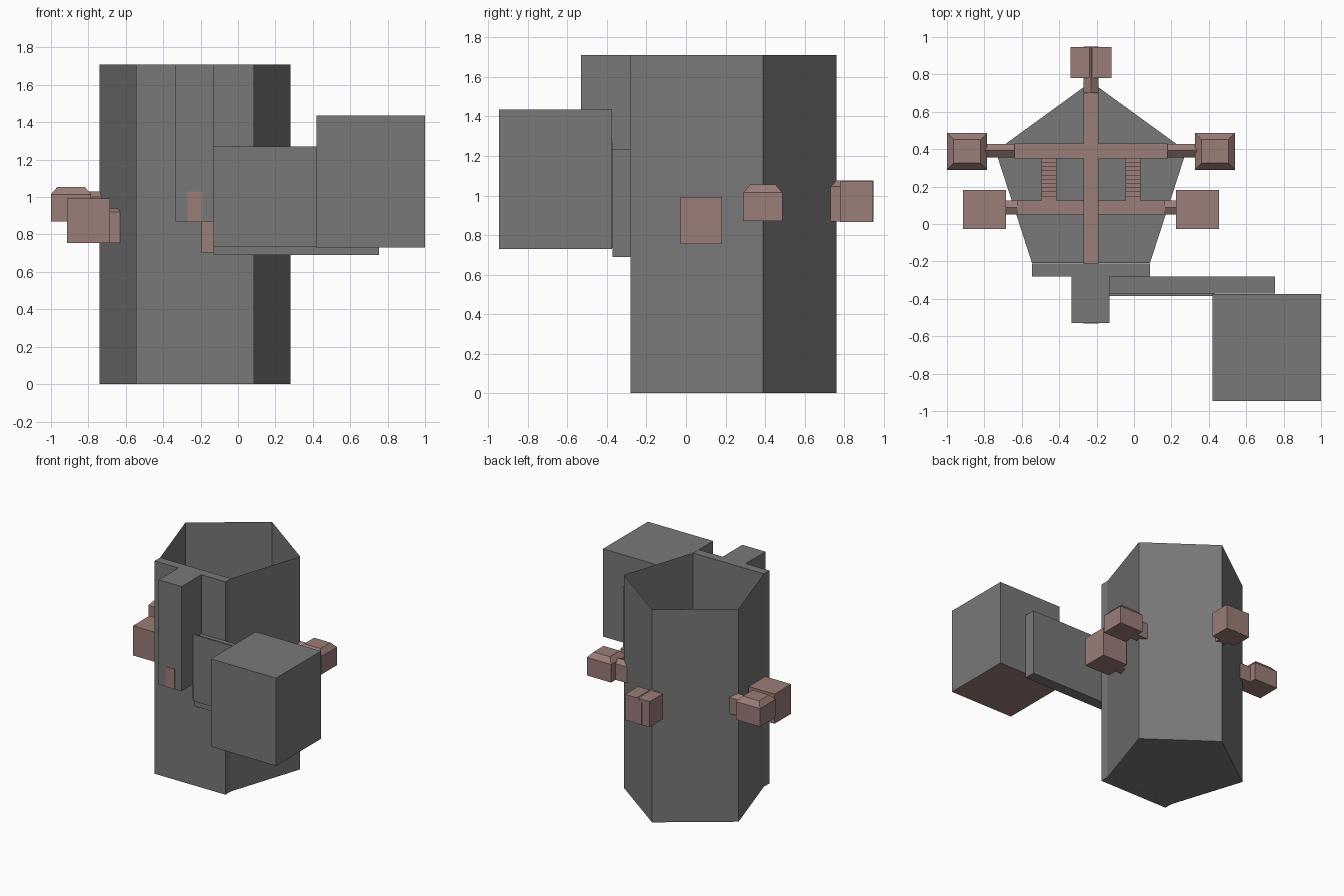
import bpy, bmesh, math

if "Cube" in bpy.data.objects:
    bpy.data.objects.remove(bpy.data.objects["Cube"])

CX = -0.23  # symmetry plane of the tower


def material(name, rgb):
    m = bpy.data.materials.new(name)
    m.diffuse_color = (*rgb, 1)
    m.use_nodes = True
    m.node_tree.nodes["Principled BSDF"].inputs["Base Color"].default_value = m.diffuse_color
    return m


grey = material("stone grey", (0.19, 0.19, 0.19))
brown = material("dusty brown", (0.33, 0.205, 0.19))


def finish(name, bm, mat):
    me = bpy.data.meshes.new(name)
    bmesh.ops.recalc_face_normals(bm, faces=bm.faces)
    bm.to_mesh(me)
    bm.free()
    me.materials.append(mat)
    ob = bpy.data.objects.new(name, me)
    bpy.context.collection.objects.link(ob)
    return ob


def box(name, x, y, z, mat, taper=0.0, taper_h=0.0):
    """Box from ranges; an optional bevelled cap narrows the top."""
    rings = [(z[0], 0), (z[1] - taper_h, 0)]
    if taper:
        rings.append((z[1], taper))
    bm = bmesh.new()
    loops = [[bm.verts.new(p) for p in ((x[0] + t, y[0] + t, h), (x[1] - t, y[0] + t, h),
                                        (x[1] - t, y[1] - t, h), (x[0] + t, y[1] - t, h))]
             for h, t in rings]
    bm.faces.new(loops[0])
    bm.faces.new(loops[-1])
    for a, b in zip(loops, loops[1:]):
        for i in range(4):
            j = (i + 1) % 4
            bm.faces.new((a[i], a[j], b[j], b[i]))
    return finish(name, bm, mat)


def prism(name, section, a, b, mat):
    """Extrude a list of 3D points built by section(t) between a and b."""
    bm = bmesh.new()
    p = [bm.verts.new(v) for v in section(a)]
    q = [bm.verts.new(v) for v in section(b)]
    bm.faces.new(p)
    bm.faces.new(q)
    for i in range(len(p)):
        j = (i + 1) % len(p)
        bm.faces.new((p[i], p[j], q[j], q[i]))
    return finish(name, bm, mat)


def gable(c, half, z0, eave, top):
    return [(c - half, z0), (c + half, z0), (c + half, eave), (c, top), (c - half, eave)]


# Five-sided open tower with a floor
bm = bmesh.new()
ring = [(CX + 0.536 * math.sin(i * math.tau / 5), 0.224 + 0.536 * math.cos(i * math.tau / 5))
        for i in range(5)]
low = [bm.verts.new((x, y, 0)) for x, y in ring]
high = [bm.verts.new((x, y, 1.71)) for x, y in ring]
bm.faces.new(low)
for i in range(5):
    j = (i + 1) % 5
    bm.faces.new((low[i], low[j], high[j], high[i]))
finish("tower_shell", bm, grey)

# Front slab and projecting post
box("front_slab", (-0.545, 0.085), (-0.28, -0.21), (0, 1.71), grey)
box("front_post", (-0.335, -0.13), (-0.53, -0.28), (0.87, 1.71), grey)

# Arm, thin facing plate and large block
box("arm", (-0.13, 0.755), (-0.372, -0.28), (0.69, 1.235), grey)
box("arm_plate", (-0.13, 0.43), (-0.384, -0.372), (0.735, 1.27), grey)
block = box("side_block", (0.42, 1.0), (-0.945, -0.375), (0.73, 1.435), grey)
block.data.materials.append(brown)
for f in block.data.polygons:
    if f.normal.z < -0.9:
        f.material_index = 1
box("arm_mount", (-0.195, 0.2), (-0.30, -0.28), (0.70, 1.14), brown)

# Long beam, front to back, with its end cap
box("long_beam", (CX - 0.04, CX + 0.04), (-0.533, 0.74), (0.868, 1.03), brown)
prism("long_beam_neck", lambda y: [(x, y, z) for x, z in gable(CX, 0.04, 0.868, 1.045, 1.075)],
      0.7, 0.948, brown)
box("back_cap", (CX - 0.11, CX + 0.11), (0.78, 0.947), (0.865, 1.07), brown)

# Cross beams
box("upper_cross_beam", (CX - 0.41, CX + 0.41), (0.35, 0.43), (0.87, 1.03), brown)
box("lower_cross_beam", (CX - 0.395, CX + 0.395), (0.05, 0.125), (0.755, 0.94), brown)
prism("upper_neck", lambda x: [(x, y, z) for y, z in gable(0.392, 0.037, 0.87, 1.0, 1.03)],
      CX - 0.6, CX + 0.6, brown)
prism("lower_neck", lambda x: [(x, y, z) for y, z in gable(0.088, 0.037, 0.755, 0.92, 0.94)],
      CX - 0.5, CX + 0.5, brown)

# Mirrored end caps and stepped links between the cross beams
for side, s in (("left", -1), ("right", 1)):
    def span(a, b):
        return sorted((CX + s * a, CX + s * b))
    box("upper_cap_" + side, span(0.555, 0.77), (0.29, 0.487), (0.87, 1.055), brown, 0.035, 0.04)
    box("lower_cap_" + side, span(0.455, 0.685), (-0.027, 0.183), (0.755, 0.993), brown)
    n = 10
    for i in range(n):
        d = 0.225 / n
        h = 0.94 + 0.09 * i / n
        box(f"link_step_{side}_{i}", span(0.185, 0.265),
            (0.125 + i * d, 0.125 + (i + 1) * d), (h - 0.16, h), brown)
